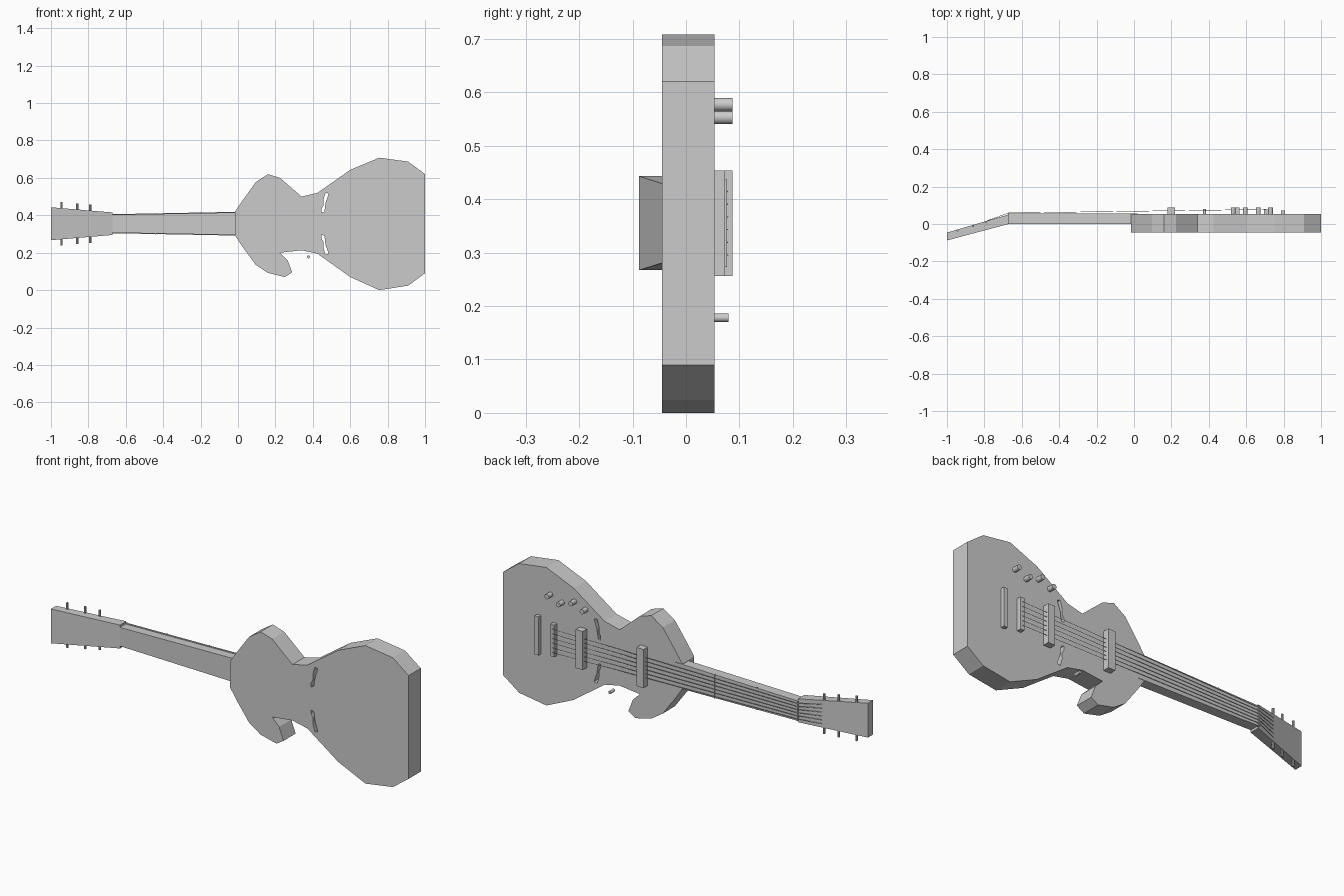
import bpy, bmesh
from mathutils import Vector

MID = 0.355      # height of the centre line
FACE = 0.053     # y of the body's playing face

cube = bpy.data.objects.get("Cube")
if cube:
    bpy.data.objects.remove(cube)

grey = bpy.data.materials.new("plain_grey")
grey.use_nodes = True
grey.diffuse_color = (0.6, 0.6, 0.6, 1)
grey.node_tree.nodes["Principled BSDF"].inputs["Base Color"].default_value = (0.6, 0.6, 0.6, 1)


def finish(name, bm):
    bmesh.ops.recalc_face_normals(bm, faces=bm.faces)
    mesh = bpy.data.meshes.new(name)
    bm.to_mesh(mesh)
    bm.free()
    mesh.materials.append(grey)
    obj = bpy.data.objects.new(name, mesh)
    bpy.context.collection.objects.link(obj)
    return obj


def prism(name, outline, y0, y1):
    """Extrude an (x, z) outline along y."""
    bm = bmesh.new()
    face = bm.faces.new([bm.verts.new((x, y0, z)) for x, z in outline])
    ext = bmesh.ops.extrude_face_region(bm, geom=[face])
    verts = [v for v in ext["geom"] if isinstance(v, bmesh.types.BMVert)]
    bmesh.ops.translate(bm, verts=verts, vec=(0, y1 - y0, 0))
    return finish(name, bm)


def bar(name, start, end):
    """Tapered bar; each end is (x, half_width, y_back, y_front)."""
    bm = bmesh.new()
    rings = []
    for x, half, back, front in (start, end):
        corners = ((back, -half), (front, -half), (front, half), (back, half))
        rings.append([bm.verts.new((x, y, MID + h)) for y, h in corners])
    a, b = rings
    bm.faces.new(a)
    bm.faces.new(b)
    for i in range(4):
        j = (i + 1) % 4
        bm.faces.new((a[i], a[j], b[j], b[i]))
    return finish(name, bm)


def block(name, x, width, half, back, front):
    return bar(name, (x - width / 2, half, back, front), (x + width / 2, half, back, front))


def rod(name, a, b, radius, sides):
    a, b = Vector(a), Vector(b)
    bm = bmesh.new()
    bmesh.ops.create_cone(bm, cap_ends=True, segments=sides, radius1=radius,
                          radius2=radius, depth=(b - a).length)
    obj = finish(name, bm)
    obj.matrix_world = (b - a).to_track_quat("Z", "Y").to_matrix().to_4x4()
    obj.location = (a + b) / 2
    if sides > 6:
        obj.select_set(True)
        bpy.context.view_layer.objects.active = obj
        bpy.ops.object.shade_smooth_by_angle()
        obj.select_set(False)
    return obj


bpy.ops.object.select_all(action="DESELECT")

# Body: angular outline with one hooked lower horn
outline = [(-.015, .42), (.025, .48), (.095, .577), (.16, .62), (.225, .60),
           (.34, .50), (.425, .52), (.60, .643), (.755, .708), (.91, .687),
           (1, .62), (1, .09), (.91, .024), (.755, 0), (.60, .07),
           (.425, .195), (.34, .213), (.225, .20), (.265, .16), (.29, .095),
           (.25, .07), (.16, .092), (.095, .135), (.025, .23), (-.015, .29)]
body = prism("body", outline, -.045, FACE)

# Sound holes cut right through, mirrored about the centre line
hole = [(.468, .521), (.484, .516), (.478, .495), (.468, .468), (.465, .441),
        (.461, .42), (.447, .414), (.447, .436), (.457, .452), (.456, .479), (.463, .505)]
for side, pts in (("upper", hole), ("lower", [(x, 2 * MID - z) for x, z in hole])):
    cutter = prism(side + "_sound_hole_cutter", pts, -.1, .1)
    cutter.hide_render = True
    cutter.hide_viewport = True
    cut = body.modifiers.new(side + "_sound_hole", "BOOLEAN")
    cut.operation = "DIFFERENCE"
    cut.solver = "EXACT"
    cut.object = cutter

# Neck, fretboard, frets and tilted headstock
bar("neck", (-.67, .048, 0, .046), (.01, .061, 0, .046))
bar("fretboard", (-.67, .051, .046, .055), (.02, .064, .046, .055))
for x in (-.44, -.20):
    block("fret", x, .005, .053 + (x + .67) * .018, .05, .057)
block("nut", -.67, .008, .051, .045, .058)
bar("headstock", (-1, .088, -.088, -.046), (-.67, .06, .0, .051))

# Tuning pegs along both edges of the headstock
for x in (-.943, -.86, -.79):
    t = (x + 1) / .33
    y = -.046 + .097 * t - .006
    edge = .088 - .028 * t
    for s in (-1, 1):
        rod("tuning_peg", (x, y, MID + s * (edge - .03)), (x, y, MID + s * (edge + .032)), .006, 8)

# Pickups, bridge and tailpiece
for x in (.20, .545):
    block("pickup", x, .04, .099, FACE - .005, .087)
block("bridge", .705, .022, .082, FACE - .005, .077)
block("tailpiece", .797, .022, .099, FACE - .005, .073)

# Control knobs and selector switch
for x, z in ((.73, .577), (.665, .553), (.595, .577), (.53, .553)):
    rod("knob", (x, FACE - .005, z), (x, .087, z), .0125, 16)
rod("selector_switch", (.377, FACE - .005, .178), (.377, .08, .178), .008, 12)

# Strings run from bridge to nut, then down onto the headstock
for i in range(6):
    k = (i - 2.5) / 2.5
    bridge_end = (.705, .078, MID + .06 * k)
    nut_end = (-.67, .059, MID + .04 * k)
    rod("string", bridge_end, nut_end, .0012, 4)
    rod("string_end", nut_end, (-.785, .018, MID + .05 * k), .0012, 4)
